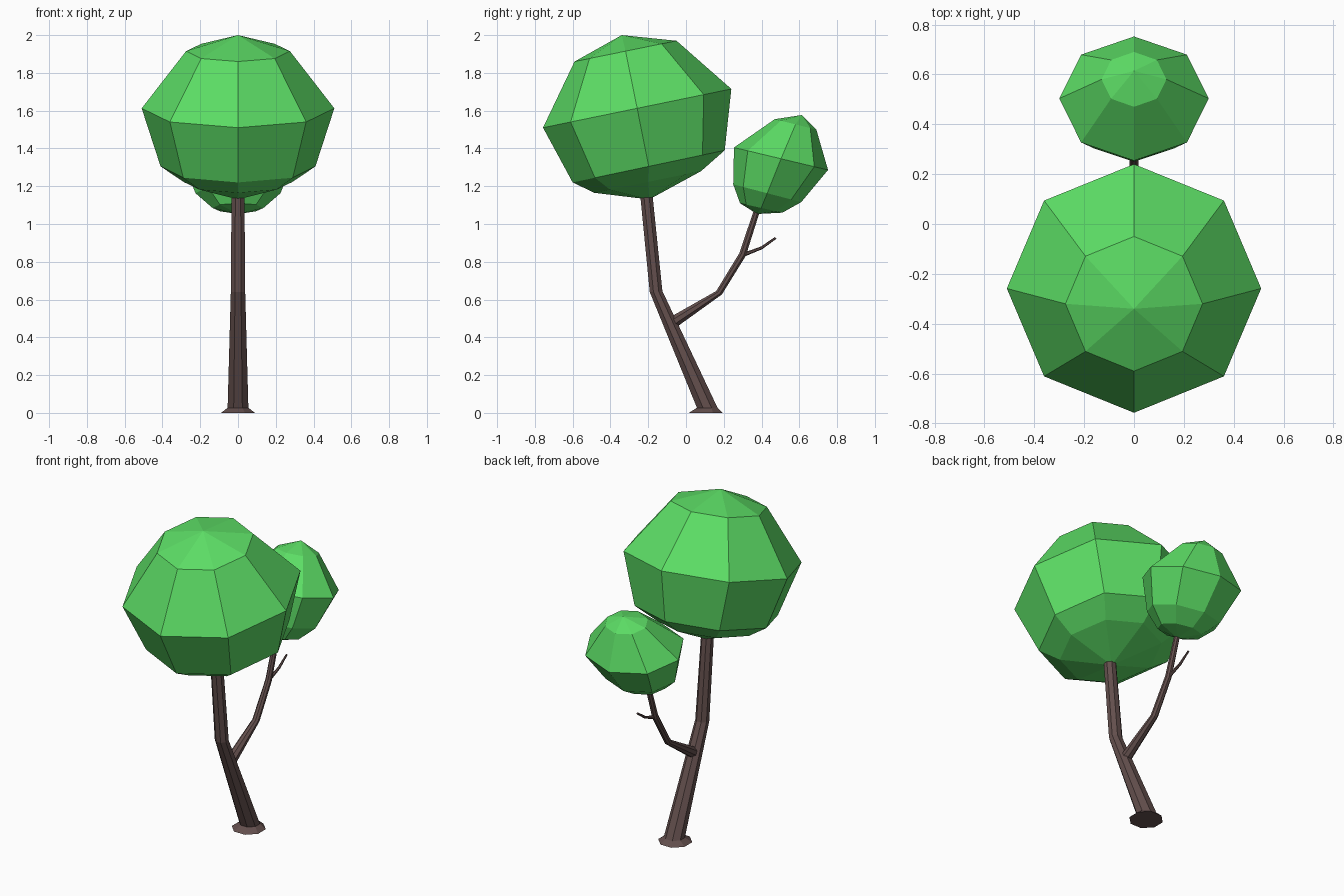
import bpy, bmesh, math

if "Cube" in bpy.data.objects:
    bpy.data.objects.remove(bpy.data.objects["Cube"])


def material(name, color):
    m = bpy.data.materials.new(name)
    m.diffuse_color = (*color, 1)
    m.use_nodes = True
    m.node_tree.nodes["Principled BSDF"].inputs["Base Color"].default_value = m.diffuse_color
    return m


leaf = material("leaf_green", (0.107, 0.72, 0.13))
bark = material("bark_brown", (0.125, 0.078, 0.074))


def loft(name, rings, mat, sides=8, flat=False, bottom=None, top=None):
    """Skin tilted rings (y0, z0, y1, z1, half width in x); ends are poles or caps."""
    bm = bmesh.new()
    phase = math.pi / sides if flat else 0
    grow = 1 / math.cos(phase)
    loops = []
    for y0, z0, y1, z1, rx in rings:
        loop = []
        for i in range(sides):
            a = phase + 2 * math.pi * i / sides
            c, s = math.cos(a) * grow, math.sin(a) * grow
            loop.append(bm.verts.new((rx * s,
                                      (y0 + y1) / 2 + c * (y1 - y0) / 2,
                                      (z0 + z1) / 2 + c * (z1 - z0) / 2)))
        loops.append(loop)
    for a, b in zip(loops, loops[1:]):
        for i in range(sides):
            j = (i + 1) % sides
            bm.faces.new((a[i], a[j], b[j], b[i]))
    for loop, pole in ((loops[0], bottom), (loops[-1], top)):
        if pole:
            p = bm.verts.new((0, *pole))
            for i in range(sides):
                bm.faces.new((loop[i], loop[(i + 1) % sides], p))
        else:
            bm.faces.new(loop)
    bmesh.ops.recalc_face_normals(bm, faces=bm.faces)
    me = bpy.data.meshes.new(name)
    bm.to_mesh(me)
    bm.free()
    me.materials.append(mat)
    ob = bpy.data.objects.new(name, me)
    bpy.context.collection.objects.link(ob)
    return ob


# Large leaning crown
loft("large_crown", [
    (-0.485, 1.165, 0.08, 1.28, 0.288),
    (-0.60, 1.22, 0.205, 1.39, 0.41),
    (-0.757, 1.51, 0.24, 1.715, 0.51),
    (-0.59, 1.86, -0.05, 1.97, 0.275),
], leaf, bottom=(-0.195, 1.13), top=(-0.34, 2.0))

# Small crown, leaning the other way
loft("small_crown", [
    (0.286, 1.11, 0.51, 1.06, 0.135),
    (0.25, 1.21, 0.61, 1.116, 0.225),
    (0.254, 1.405, 0.752, 1.286, 0.30),
    (0.47, 1.555, 0.69, 1.50, 0.13),
], leaf, bottom=(0.376, 1.053), top=(0.614, 1.577))

# Trunk with flared foot
loft("trunk", [
    (0.015, 0.0, 0.195, 0.0, 0.09),
    (0.058, 0.027, 0.167, 0.027, 0.055),
    (-0.192, 0.64, -0.125, 0.645, 0.038),
    (-0.247, 1.2, -0.182, 1.2, 0.034),
], bark, flat=True)

# Side branch carrying the small crown
loft("branch", [
    (-0.105, 0.495, -0.07, 0.44, 0.03),
    (0.16, 0.645, 0.19, 0.627, 0.02),
    (0.282, 0.845, 0.317, 0.832, 0.017),
    (0.365, 1.09, 0.395, 1.08, 0.015),
], bark, flat=True)

# Little twig on the branch
loft("twig", [
    (0.297, 0.845, 0.303, 0.825, 0.01),
    (0.397, 0.881, 0.404, 0.867, 0.008),
    (0.471, 0.931, 0.479, 0.922, 0.005),
], bark, sides=6)
